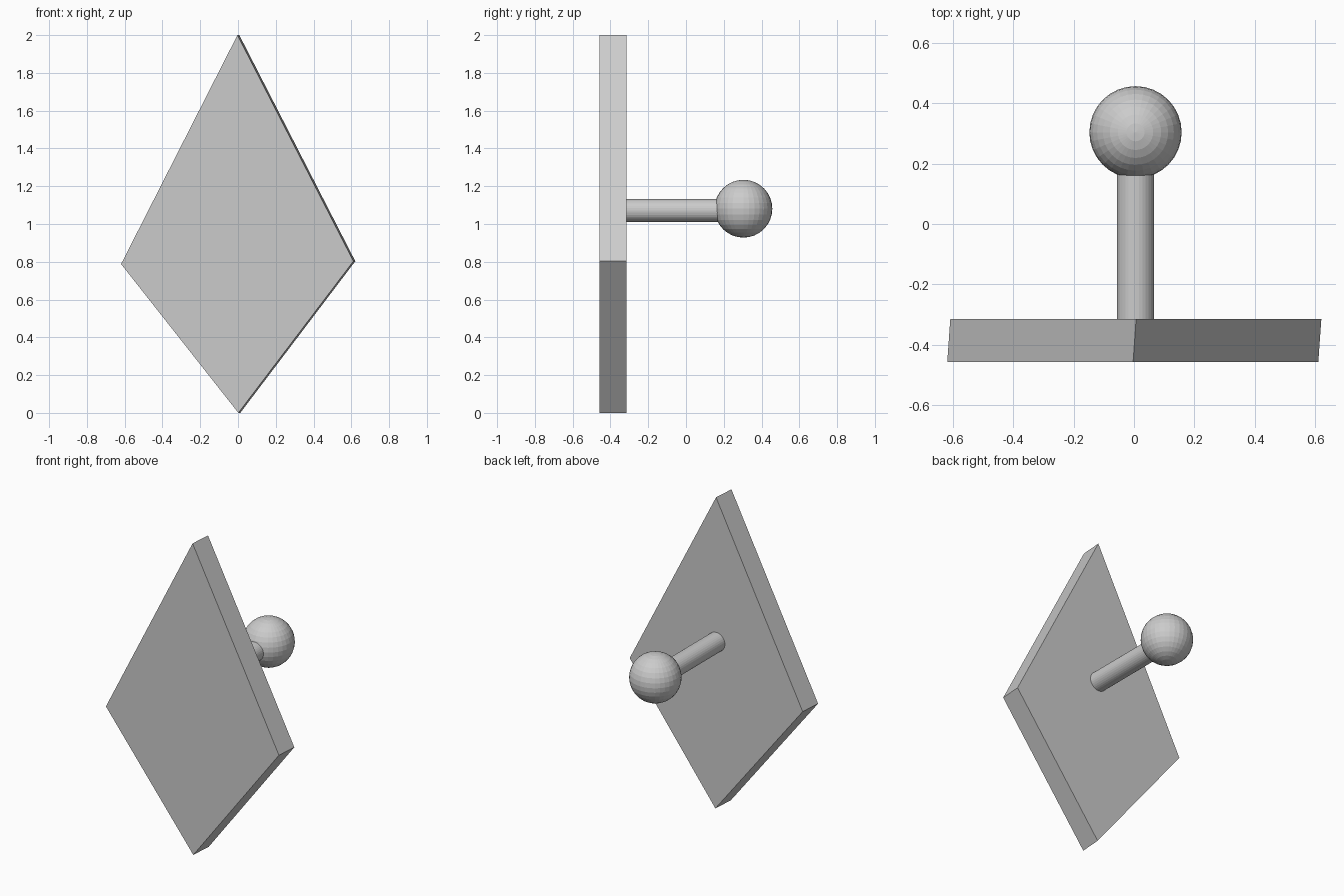
import bpy
import bmesh
from math import pi
from mathutils import Matrix, Vector

cube = bpy.data.objects.get("Cube")
if cube:
    bpy.data.objects.remove(cube, do_unlink=True)

# Single plain grey
grey = bpy.data.materials.new("light_grey")
grey.use_nodes = True
colour = (0.6, 0.6, 0.6, 1)
grey.diffuse_color = colour
grey.node_tree.nodes["Principled BSDF"].inputs["Base Color"].default_value = colour


def add_part(name, bm):
    """Turn a bmesh into a flat-shaded grey object."""
    bmesh.ops.recalc_face_normals(bm, faces=bm.faces)
    mesh = bpy.data.meshes.new(name)
    bm.to_mesh(mesh)
    bm.free()
    mesh.materials.append(grey)
    part = bpy.data.objects.new(name, mesh)
    bpy.context.collection.objects.link(part)
    return part


FRONT, BACK = -0.457, -0.315
CENTRE_X = 0.005

# Kite-shaped plate, extruded with a slight sideways lean
bm = bmesh.new()
kite = [(0.002, 0), (0.611, 0.803), (-0.003, 2), (-0.619, 0.788)]
face = bm.faces.new([bm.verts.new((x, FRONT, z)) for x, z in kite])
result = bmesh.ops.extrude_face_region(bm, geom=[face], use_keep_orig=True)
back_verts = [v for v in result["geom"] if isinstance(v, bmesh.types.BMVert)]
bmesh.ops.translate(bm, verts=back_verts, vec=Vector((0.01, BACK - FRONT, 0)))
add_part("kite_plate", bm)

# Round stem from the plate into the knob
stem_end = 0.2
bm = bmesh.new()
bmesh.ops.create_cone(bm, cap_ends=True, segments=32, radius1=0.061,
                      radius2=0.061, depth=stem_end - BACK,
                      matrix=Matrix.Rotation(pi / 2, 4, "X"))
stem = add_part("stem", bm)
stem.location = (CENTRE_X, (stem_end + BACK) / 2, 1.072)

# Ball knob
bm = bmesh.new()
bmesh.ops.create_uvsphere(bm, u_segments=32, v_segments=16, radius=0.153)
knob = add_part("ball_knob", bm)
knob.location = (CENTRE_X, 0.304, 1.081)
